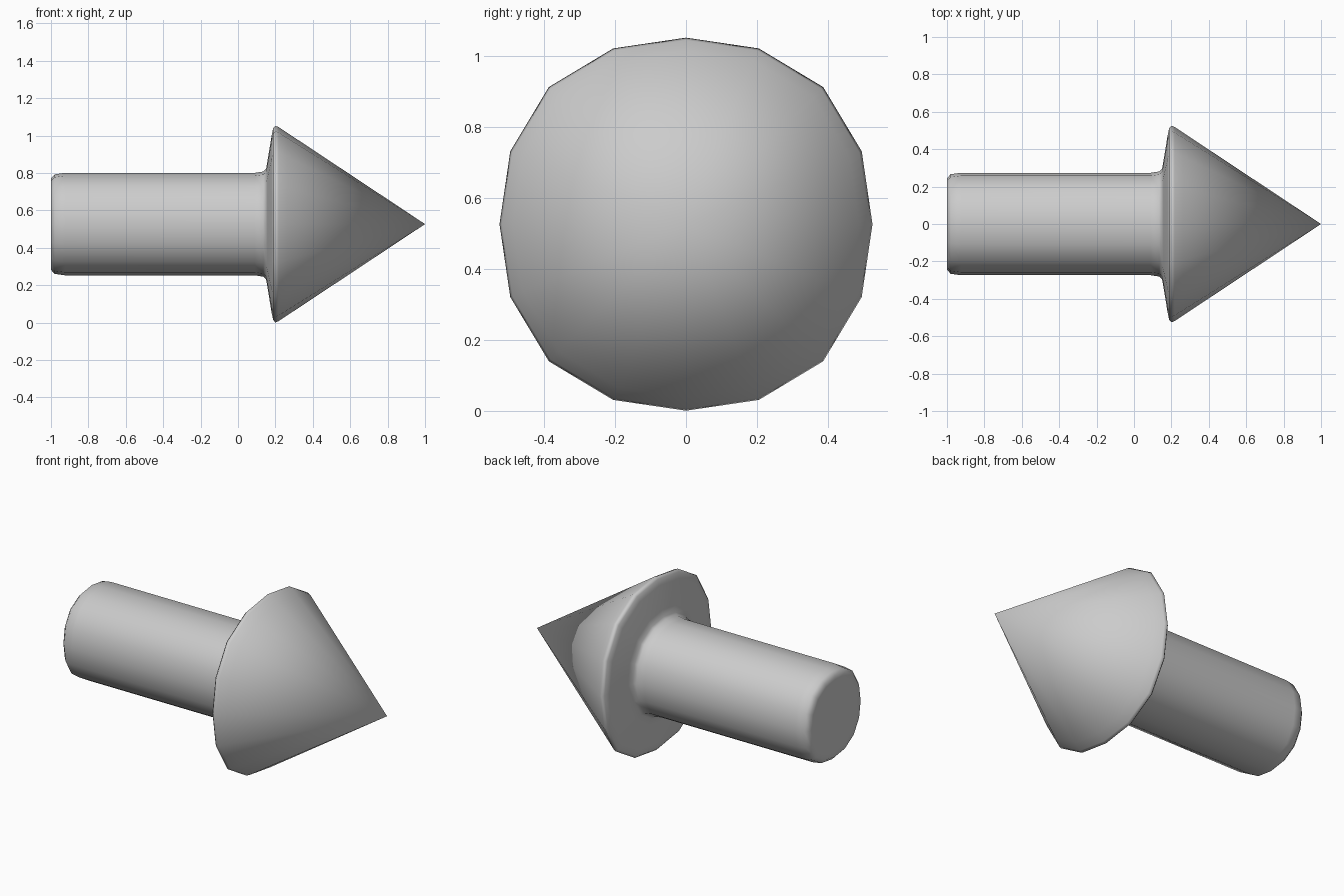
import bpy, bmesh, math

if "Cube" in bpy.data.objects:
    bpy.data.objects.remove(bpy.data.objects["Cube"])

SIDES = 16
CENTRE_Z = 0.527

# Profile along x: (x, radius), from the shaft end to the rim of the head
PROFILE = [(-1.0, 0.21), (-1.0, 0.245), (-0.98, 0.266), (-0.925, 0.274),
           (0.09, 0.274), (0.135, 0.281), (0.15, 0.295), (0.157, 0.335),
           (0.18, 0.475), (0.188, 0.513), (0.2, 0.526), (0.217, 0.519),
           (0.262, 0.489)]


def ring(bm, x, r):
    # Slightly squarish circle: diagonals sit a little further out
    verts = []
    for i in range(SIDES):
        a = 2 * math.pi * i / SIDES
        k = r * (1 + 0.02 * (1 - math.cos(4 * a)))
        verts.append(bm.verts.new((x, k * math.cos(a), CENTRE_Z + k * math.sin(a))))
    return verts


bm = bmesh.new()
rings = [ring(bm, x, r) for x, r in PROFILE]

# Shaft, collar and rim
for a, b in zip(rings, rings[1:]):
    for i in range(SIDES):
        j = (i + 1) % SIDES
        bm.faces.new((a[i], a[j], b[j], b[i]))

# Flat end and pointed tip
bm.faces.new(rings[0])
tip = bm.verts.new((1.0, 0, CENTRE_Z))
for i in range(SIDES):
    bm.faces.new((rings[-1][i], rings[-1][(i + 1) % SIDES], tip))

bmesh.ops.recalc_face_normals(bm, faces=bm.faces)
for f in bm.faces:
    f.smooth = True
mesh = bpy.data.meshes.new("arrow")
bm.to_mesh(mesh)
bm.free()
bpy.context.collection.objects.link(bpy.data.objects.new("arrow", mesh))
